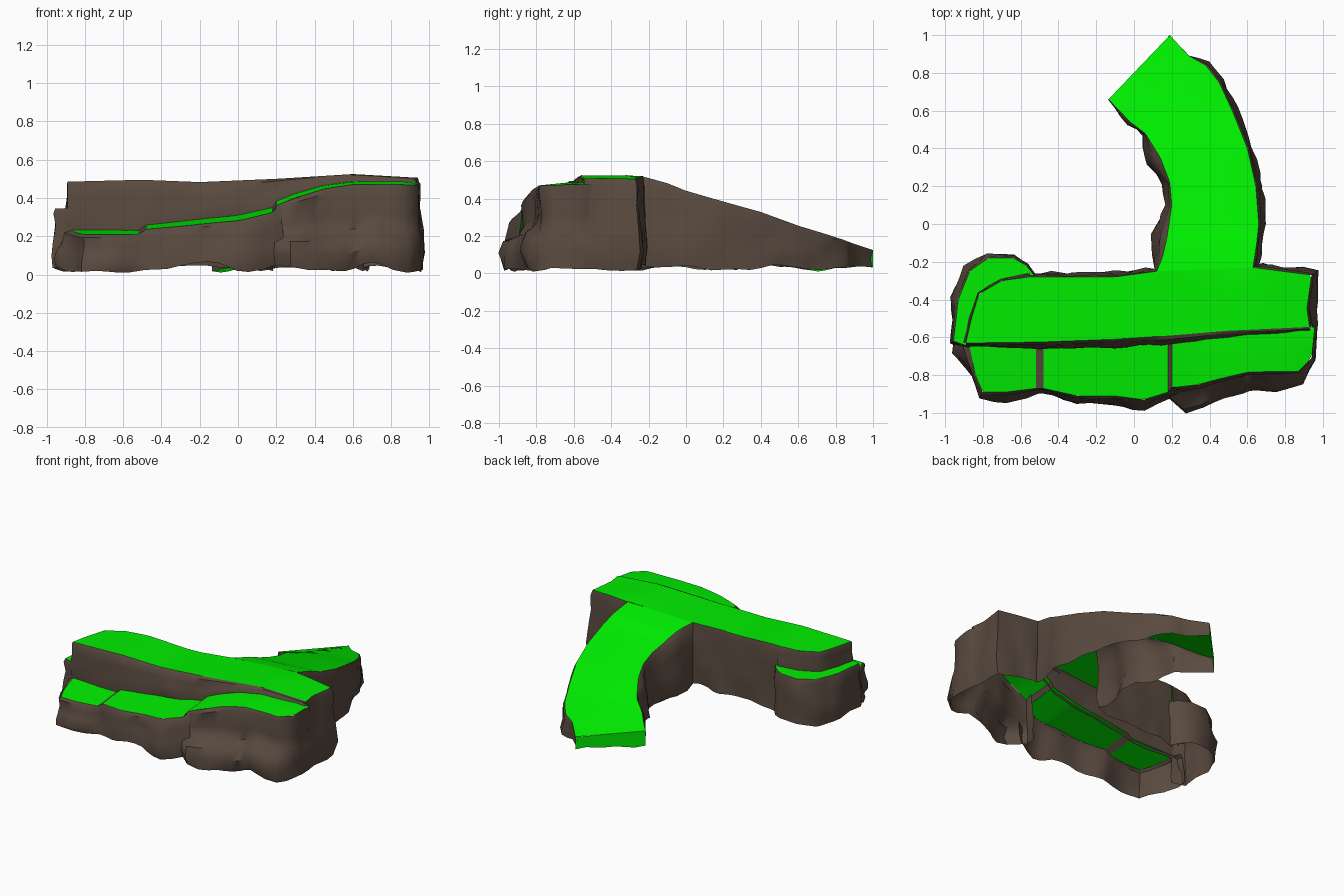
import bpy, math
from mathutils import Vector, noise

if "Cube" in bpy.data.objects:
    bpy.data.objects.remove(bpy.data.objects["Cube"])


def material(name, color):
    m = bpy.data.materials.new(name)
    m.diffuse_color = color
    m.use_nodes = True
    m.node_tree.nodes["Principled BSDF"].inputs["Base Color"].default_value = m.diffuse_color
    return m


GRASS = material("grass", (0.0, 0.85, 0.0, 1))
ROCK = material("rock", (0.1, 0.068, 0.05, 1))


def table(x, pts):
    """Piecewise linear lookup."""
    if x <= pts[0][0]:
        return pts[0][1]
    for (a, u), (b, v) in zip(pts, pts[1:]):
        if x <= b:
            return u + (v - u) * (x - a) / (b - a)
    return pts[-1][1]


def plateau_z(x, y):
    bar = table(x, [(-.9, .485), (-.5, .495), (-.2, .483), (.2, .5), (.6, .525), (.95, .505)])
    # the ramp falls along its curve, so its left side drops sooner
    y += max(0, .19 - x) * .9 * table(y, [(.1, 0), (.6, 1)])
    return bar - table(y, [(-.25, 0), (-.1, .04), (0, .08), (.4, .197), (.6, .265), (.8, .32), (1, .375)])


def ledge_z(x, y):
    z = table(x, [(-.52, .235), (-.48, .262), (-.2, .292), (0, .312), (.18, .352),
                  (.2, .385), (.3, .425), (.45, .468), (.6, .487), (.85, .487), (.97, .475)])
    return z - 0.1 * max(0, -.62 - y)


def back_ledge_z(x, y):
    return .345 + .03 * (x + .95)


def make(name, verts, cols, rows, mat, angle):
    """Grid of quads: cols columns of rows points each."""
    faces = []
    for i in range(cols - 1):
        for j in range(rows - 1):
            a = i * rows + j
            faces.append((a, a + rows, a + rows + 1, a + 1))
    me = bpy.data.meshes.new(name)
    me.from_pydata(verts, [], faces)
    me.materials.append(mat)
    ob = bpy.data.objects.new(name, me)
    bpy.context.collection.objects.link(ob)
    bpy.ops.object.select_all(action='DESELECT')
    ob.select_set(True)
    bpy.context.view_layer.objects.active = ob
    bpy.ops.object.shade_smooth_by_angle(angle=math.radians(angle))
    return ob


def resample(path, n):
    """n evenly spaced points along a path."""
    p = [Vector(q[:2]) for q in path]
    d = [0]
    for a, b in zip(p, p[1:]):
        d.append(d[-1] + (b - a).length)
    xs = list(zip(d, [q.x for q in p]))
    ys = list(zip(d, [q.y for q in p]))
    return [(table(d[-1] * i / (n - 1), xs), table(d[-1] * i / (n - 1), ys)) for i in range(n)]


def top(name, right, left, zf, n, mat=GRASS, m=5):
    """Surface lofted between two edges; left edge is on the left when walking along."""
    verts = []
    for a, b in zip(resample(right, n), resample(left, n)):
        for j in range(m):
            t = j / (m - 1)
            x, y = a[0] + (b[0] - a[0]) * t, a[1] + (b[1] - a[1]) * t
            verts.append((x, y, zf(x, y)))
    make(name, verts, n, m, mat, 40)


STEEP = [(0, 0), (.08, .4), (.3, .5), (.55, .8), (.8, 1), (1, .9)]
SHELF = [(0, 0), (.06, .15), (.35, .05), (.53, .2), (.62, .75), (.8, 1), (1, .85)]


def ground(x, y):
    return max(0, .03 + .05 * noise.noise((x * 5, y * 5, 3)))


def wall(name, path, zf, low=ground, profile=STEEP, rough=.03, mat=ROCK):
    """Bumpy cliff hanging from a path of (x, y, outward bulge), outside on the right."""
    pts = []
    for a, b in zip(path, path[1:]):
        a, b = Vector(a), Vector(b)
        k = max(1, round((b - a).xy.length / .06))
        pts += [a.lerp(b, i / k) for i in range(k)]
    pts.append(Vector(path[-1]))
    verts = []
    for i, p in enumerate(pts):
        d = pts[min(i + 1, len(pts) - 1)] - pts[max(i - 1, 0)]
        n = Vector((d.y, -d.x)).normalized()
        zt, zb = zf(p.x, p.y), low(p.x, p.y)
        for t, f in reversed(profile):
            z = zt + (zb - zt) * t
            o = p.z * f + rough * noise.noise((p.x * 7, p.y * 7, z * 9)) * min(1, t * 3)
            verts.append((p.x + n.x * o, p.y + n.y * o, z))
    # columns run bottom to top, so faces look outward
    make(name, verts, len(pts), len(profile), mat, 45)


# Edges of the T-shaped plateau
front = [(-.89, -.63, .02), (-.5, -.625, .04), (-.1, -.61, .04), (.2, -.59, .05),
         (.5, -.565, .03), (.93, -.545, .03)]
right_end = [(.93, -.545, .03), (.915, -.45, .04), (.94, -.27, .03), (.78, -.25, .02), (.63, -.23, .03)]
arm_right = [(.63, -.23, .03), (.65, -.1, .02), (.66, .0, .04), (.645, .2, .03), (.6, .4, .03),
             (.52, .6, .03), (.45, .75, .03), (.38, .84, .02), (.29, .89, .01), (.19, 1, 0)]
arm_left = [(-.135, .66, .01), (-.02, .54, .02), (.06, .48, .02), (.14, .35, .08), (.19, .22, .03),
            (.2, .1, .03), (.175, -.07, .09), (.15, -.18, .05), (.12, -.25, .01)]
bar_back = [(.12, -.25, .01), (-.1, -.28, .02), (-.55, -.28, .02)]
bar_left = [(-.55, -.28, .02), (-.7, -.3, .01), (-.82, -.37, .01), (-.86, -.5, .01), (-.89, -.63, .01)]

# Grass on the plateau bar and the sloping curved arm
back_edge = bar_left[::-1] + bar_back[::-1][1:] + right_end[::-1][:-1][-1:]
back_edge = bar_left[::-1] + bar_back[::-1][1:] + right_end[::-1]
top("plateau_grass", front, back_edge, plateau_z, 90)
top("ramp_grass", arm_right, arm_left[::-1], plateau_z, 50)

# Grass lip folding down to the ground at the ramp end
wall("ramp_lip_grass", [(.19, 1, 0), (.14, .95, 0), (0, .8, 0), (-.135, .66, 0)], plateau_z, rough=0,
     profile=[(0, 0), (.5, 0), (1, 0)], mat=GRASS)

# Cliffs below the plateau
wall("right_cliff", right_end + arm_right[1:], plateau_z)
wall("back_cliff", arm_left + bar_back[1:], plateau_z)
wall("left_upper_cliff", bar_left, plateau_z, lambda x, y: back_ledge_z(x, y) - .03, rough=.01)
wall("front_upper_cliff", front, plateau_z, lambda x, y: ledge_z(x, y) - .02, rough=.015)

# Front ledges: three grass terraces with rocky steps between them
terraces = [
    [(-.87, -.65, .09), (-.84, -.8, .03), (-.8, -.89, .04), (-.68, -.89, .04), (-.52, -.87, .02)],
    [(-.48, -.87, .02), (-.3, -.91, .04), (-.1, -.91, .05), (.05, -.93, .04), (.18, -.89, .03)],
    [(.2, -.865, .05), (.26, -.86, .14), (.34, -.85, .14), (.45, -.82, .11), (.6, -.785, .09),
     (.75, -.78, .1), (.87, -.78, .06), (.94, -.71, .02), (.955, -.57, .01)]]
inner = [[(-.88, -.64), (-.52, -.64)], [(-.48, -.64), (.18, -.61)], [(.2, -.61), (.55, -.575), (.955, -.545)]]
for i, (outer, back) in enumerate(zip(terraces, inner)):
    top(f"front_ledge_grass_{i + 1}", outer, back, ledge_z, 24, m=4)
    if i:
        top(f"ledge_step_{i}", [terraces[i - 1][-1], outer[0]], [inner[i - 1][-1], back[0]], ledge_z, 2, ROCK)
wall("front_left_cliff", [(-.9, -.59, .06)] + terraces[0] + terraces[1] + [(.22, -.865, .03)], ledge_z)
wall("front_right_cliff", [(.21, -.8, .02)] + terraces[2] + [(.95, -.54, .015), (.92, -.48, .04)],
     ledge_z, profile=SHELF)

# Low ledge wrapped around the back left corner
corner = [(-.53, -.27, .01), (-.57, -.22, .02), (-.64, -.18, .02), (-.77, -.18, .02), (-.87, -.25, .03),
          (-.93, -.4, .03), (-.955, -.62, .02), (-.87, -.65, .01)]
top("back_ledge_grass", corner, bar_left, back_ledge_z, 30, m=3)
wall("back_ledge_cliff", corner, back_ledge_z)
